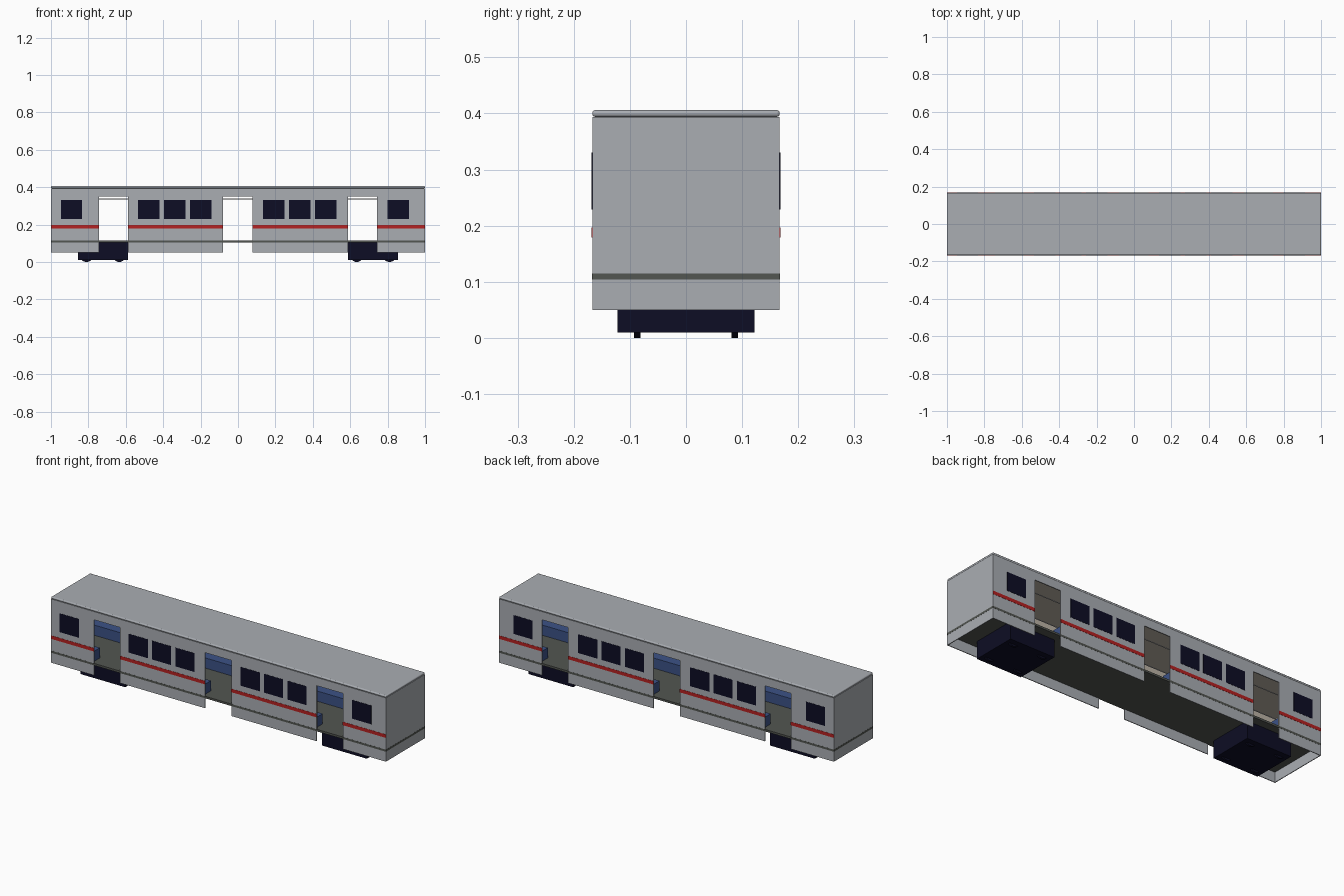
import bpy
import math

if "Cube" in bpy.data.objects:
    bpy.data.objects.remove(bpy.data.objects["Cube"])


def material(name, rgb):
    m = bpy.data.materials.new(name)
    m.diffuse_color = (*rgb, 1)
    m.use_nodes = True
    m.node_tree.nodes["Principled BSDF"].inputs["Base Color"].default_value = m.diffuse_color
    return m


GREY = material("body grey", (0.40, 0.42, 0.45))
DARK = material("floor dark grey", (0.085, 0.092, 0.082))
RED = material("stripe red", (0.46, 0.015, 0.015))
NAVY = material("dark navy", (0.004, 0.004, 0.018))
BLUE = material("seat blue", (0.045, 0.085, 0.24))
CREAM = material("lining cream", (0.50, 0.45, 0.38))
STEEL = material("rail steel", (0.60, 0.61, 0.62))


def box(name, x, y, z, mat, bevel=0):
    """Box from (min, max) ranges."""
    bpy.ops.mesh.primitive_cube_add(
        size=1, location=[(a + b) / 2 for a, b in (x, y, z)])
    o = bpy.context.object
    o.name = name
    o.scale = [abs(b - a) for a, b in (x, y, z)]
    bpy.ops.object.transform_apply(location=False, rotation=False, scale=True)
    o.data.materials.append(mat)
    if bevel:
        m = o.modifiers.new("rounded", "BEVEL")
        m.width, m.segments = bevel, 3
        bpy.ops.object.shade_smooth_by_angle()
    return o


def rod(name, loc, rot, radius, depth, mat, sides):
    bpy.ops.mesh.primitive_cylinder_add(
        vertices=sides, radius=radius, depth=depth, location=loc, rotation=rot)
    o = bpy.context.object
    o.name = name
    o.data.materials.append(mat)
    bpy.ops.object.shade_smooth_by_angle()
    return o


W, T = 0.167, 0.004             # half width, wall thickness
BOTTOM, TOP, HEAD = 0.05, 0.394, 0.35
DOORS = [(-0.743, -0.588), (-0.08, 0.077), (0.587, 0.743)]
PANELS = [(-1, -0.743), (-0.588, -0.08), (0.077, 0.587), (0.743, 1)]
WINDOWS = [-0.947, -0.535, -0.396, -0.257, 0.134, 0.273, 0.412, 0.799]

# Roof, ceiling and floor
box("roof", (-1, 1), (-W, W), (0.394, 0.406), GREY, 0.005)
box("ceiling", (-0.995, 0.995), (-W + T, W - T), (0.390, 0.394), CREAM)
box("floor", (-1.0005, 1.0005), (-W - 0.0005, W + 0.0005), (0.104, 0.115), DARK)

# End walls
for s in (-1, 1):
    box("end_wall", sorted((s, s * (1 - T))), (-W, W), (BOTTOM, TOP), GREY)
    box("end_lining", sorted((s * 0.996, s * 0.995)), (-W + T, W - T),
        (0.115, 0.39), CREAM)

for s in (-1, 1):
    def span(a, b):
        return sorted((s * a, s * b))

    # Side wall panels with stripe, lining and bench seat
    for a, b in PANELS:
        box("side_wall", (a, b), span(W - T, W), (BOTTOM, TOP), GREY)
        box("red_stripe", (a, b), span(W, W + 0.001), (0.179, 0.197), RED)
        box("wall_lining", (a, b), span(W - T - 0.001, W - T),
            (0.115, 0.39), CREAM)
        box("seat", (max(a, -0.99) + 0.012, min(b, 0.99) - 0.012),
            span(0.10, W - T - 0.001), (0.115, 0.170), BLUE)

    # Lintels above the doorways
    for a, b in DOORS:
        box("door_lintel", (a, b), span(W - T, W), (HEAD, TOP), GREY)
        box("lintel_lining", (a, b), span(W - T - 0.001, W - T),
            (HEAD, 0.39), CREAM)

    # Windows
    for x in WINDOWS:
        box("window", (x, x + 0.114), span(W, W + 0.001), (0.229, 0.33), NAVY)

    # Overhead handrail
    rod("handrail", (0, s * 0.09, 0.337), (0, math.pi / 2, 0),
        0.0025, 1.98, STEEL, 8)

# Bogies with wheels just showing below
for s in (-1, 1):
    box("bogie", sorted((s * 0.588, s * 0.855)), (-0.122, 0.122),
        (0.01, 0.104), NAVY)
    for x in (0.635, 0.81):
        for y in (-0.087, 0.087):
            rod("wheel", (s * x, y, 0.036), (math.pi / 2, 0, 0),
                0.036, 0.011, NAVY, 24)
